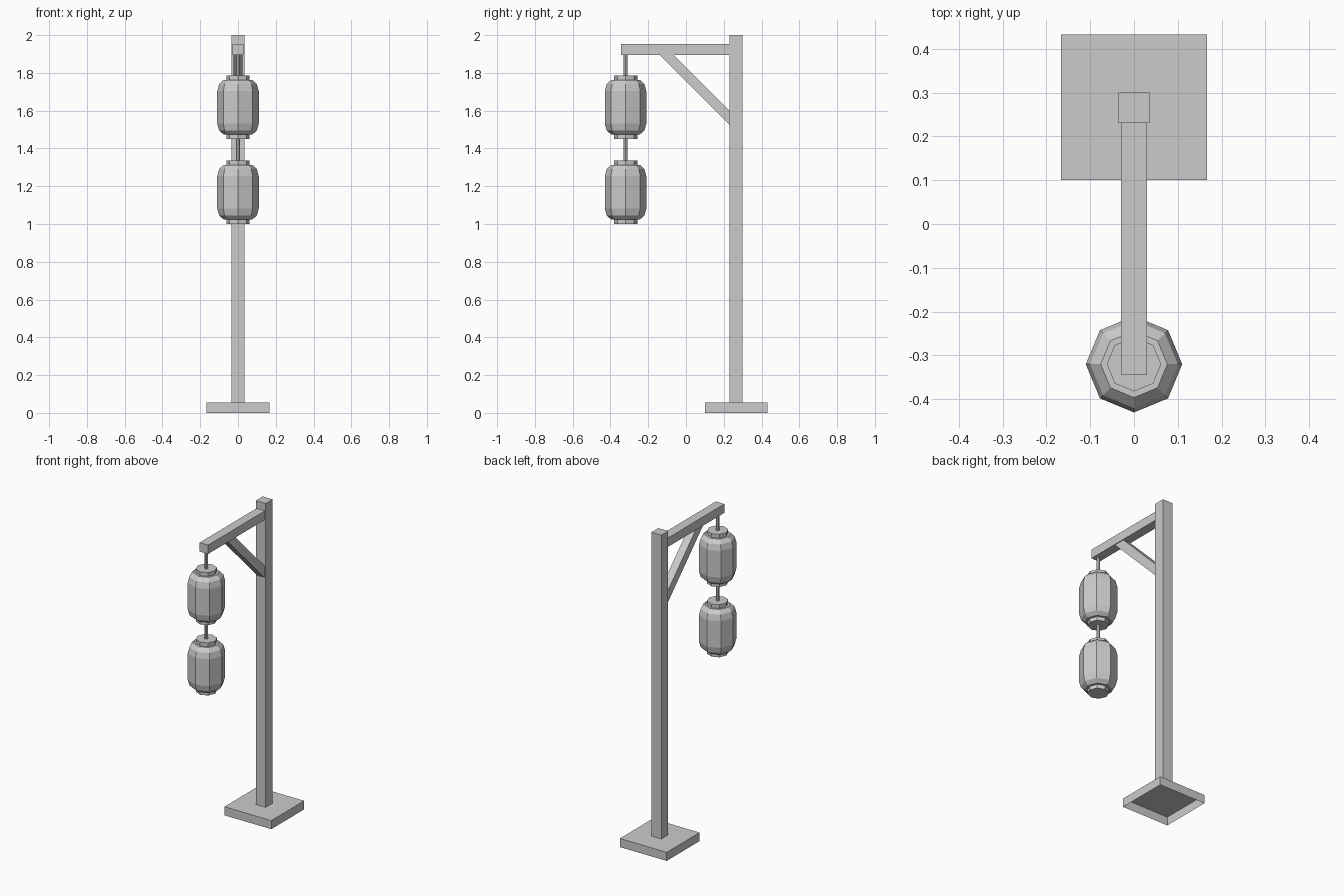
import bpy, bmesh, math
from mathutils import Vector

if "Cube" in bpy.data.objects:
    bpy.data.objects.remove(bpy.data.objects["Cube"], do_unlink=True)

# Single plain grey material
GREY = (0.6, 0.6, 0.6, 1)
grey = bpy.data.materials.new("plain grey")
grey.use_nodes = True
grey.diffuse_color = GREY
grey.node_tree.nodes["Principled BSDF"].inputs["Base Color"].default_value = GREY


def finish(name, bm):
    bmesh.ops.recalc_face_normals(bm, faces=bm.faces)
    mesh = bpy.data.meshes.new(name)
    bm.to_mesh(mesh)
    bm.free()
    mesh.materials.append(grey)
    obj = bpy.data.objects.new(name, mesh)
    bpy.context.collection.objects.link(obj)
    return obj


def box(name, low, high, open_bottom=False):
    low, high = Vector(low), Vector(high)
    bm = bmesh.new()
    bmesh.ops.create_cube(bm, size=1)
    for v in bm.verts:
        v.co = (low + high) / 2 + v.co * (high - low)
    bm.normal_update()
    if open_bottom:
        bottom = [f for f in bm.faces if f.normal.z < -0.9]
        bmesh.ops.delete(bm, geom=bottom, context="FACES_ONLY")
    return finish(name, bm)


def lathe(name, profile, y, z, sides=8):
    # Stack rings of the profile (radius, height) and cap both ends
    bm = bmesh.new()
    rings = []
    for r, h in profile:
        angles = [math.tau * i / sides for i in range(sides)]
        rings.append([bm.verts.new((r * math.cos(a), y + r * math.sin(a), z + h))
                      for a in angles])
    for lower, upper in zip(rings, rings[1:]):
        for i in range(sides):
            j = (i + 1) % sides
            bm.faces.new((lower[i], lower[j], upper[j], upper[i]))
    bm.faces.new(rings[0][::-1])
    bm.faces.new(rings[-1])
    return finish(name, bm)


# Hollow foot, post and beam
box("base", (-0.166, 0.10, 0), (0.166, 0.432, 0.055), open_bottom=True)
box("post", (-0.035, 0.23, 0.055), (0.035, 0.30, 2.0))
box("beam", (-0.03, -0.345, 1.895), (0.03, 0.23, 1.952))

# Diagonal brace: side outline extruded across x
bm = bmesh.new()
outline = [(0.23, 1.525), (0.23, 1.6), (-0.065, 1.895), (-0.14, 1.895)]
side = bm.faces.new([bm.verts.new((-0.025, y, z)) for y, z in outline])
new = bmesh.ops.extrude_face_region(bm, geom=[side])["geom"]
bmesh.ops.translate(bm, vec=(0.05, 0, 0),
                    verts=[v for v in new if isinstance(v, bmesh.types.BMVert)])
finish("brace", bm)

# Two hanging lanterns with their rods
LANTERN_Y = -0.32
lantern = [(0.062, 0), (0.062, 0.024), (0.076, 0.024), (0.1, 0.045), (0.11, 0.082),
           (0.11, 0.253), (0.1, 0.29), (0.076, 0.313), (0.062, 0.313), (0.062, 0.337)]
for label, z, rod_top in (("upper", 1.45, 1.895), ("lower", 1.0, 1.45)):
    lathe(label + "_lantern", lantern, LANTERN_Y, z)
    rod_bottom = z + lantern[-1][1]
    lathe(label + "_rod", [(0.011, 0), (0.011, rod_top - rod_bottom)], LANTERN_Y, rod_bottom)
